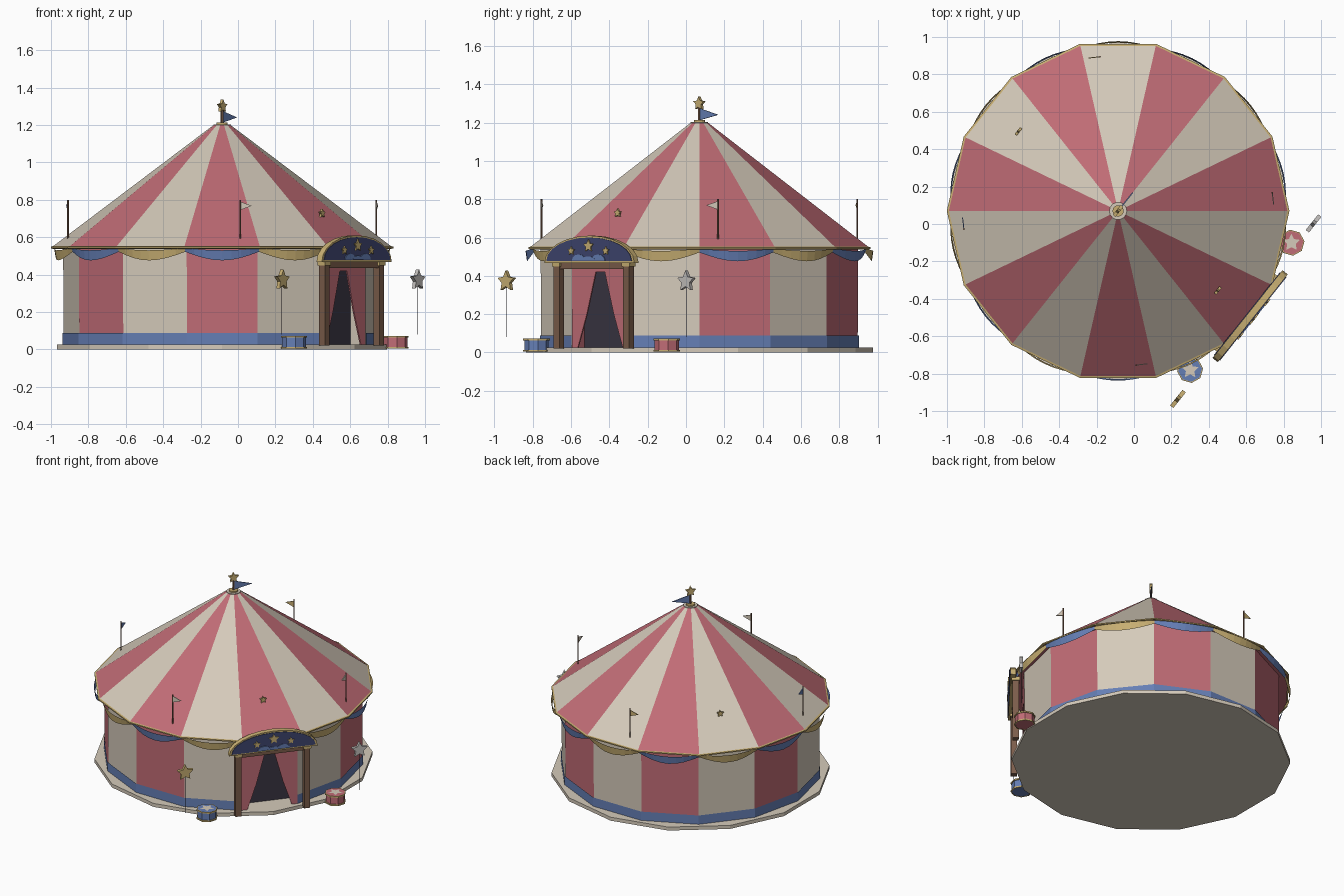
import bpy, bmesh
from math import sin, cos, pi, radians
from mathutils import Vector

cube = bpy.data.objects.get("Cube")
if cube:
    bpy.data.objects.remove(cube, do_unlink=True)

CENTRE = Vector((-0.085, 0.07, 0))
SIDES = 14
STEP = 2 * pi / SIDES
DOOR_SIDE = 12
DOOR = (DOOR_SIDE + 0.5) * STEP
APOTHEM = cos(STEP / 2)


def material(name, rgb):
    m = bpy.data.materials.new(name)
    m.use_nodes = True
    m.diffuse_color = (*rgb, 1)
    m.node_tree.nodes["Principled BSDF"].inputs["Base Color"].default_value = (*rgb, 1)
    return m


CREAM = material("cream canvas", (0.66, 0.59, 0.49))
PINK = material("rose canvas", (0.53, 0.15, 0.18))
BLUE = material("mid blue", (0.13, 0.21, 0.46))
NAVY = material("navy", (0.05, 0.06, 0.16))
GOLD = material("gold", (0.58, 0.43, 0.17))
BROWN = material("brown wood", (0.20, 0.11, 0.07))
DARK = material("dark interior", (0.042, 0.036, 0.056))
SILVER = material("silver", (0.55, 0.53, 0.51))
STRIPES = [PINK, CREAM]


def make(name, verts, faces, mats, index=None):
    """Mesh object from computed corners, with outward normals."""
    me = bpy.data.meshes.new(name)
    me.from_pydata([tuple(v) for v in verts], [], faces)
    for m in mats:
        me.materials.append(m)
    if index:
        for p, i in zip(me.polygons, index):
            p.material_index = i
    bm = bmesh.new()
    bm.from_mesh(me)
    bmesh.ops.recalc_face_normals(bm, faces=bm.faces)
    bm.to_mesh(me)
    bm.free()
    ob = bpy.data.objects.new(name, me)
    bpy.context.collection.objects.link(ob)
    return ob


def polar(r, a, z, origin=CENTRE):
    return origin + Vector((r * cos(a), r * sin(a), z))


def lathe(name, profile, mats, sides=SIDES, turn=0, origin=CENTRE, caps=(True, True), skip=(), rule=None):
    """Flat-sided surface of revolution; rule(side, band) picks the material."""
    rows = len(profile)
    verts = [polar(r, turn + i * 2 * pi / sides, z, origin) for r, z in profile for i in range(sides)]
    faces, index = [], []
    for j in range(rows - 1):
        for i in range(sides):
            if i not in skip:
                k = (i + 1) % sides
                faces.append((j * sides + i, j * sides + k, (j + 1) * sides + k, (j + 1) * sides + i))
                index.append(rule(i, j) if rule else 0)
    for on, row in zip(caps, (0, rows - 1)):
        if on:
            faces.append(tuple(range(row * sides, (row + 1) * sides)))
            index.append(0)
    return make(name, verts, faces, mats, index)


def slab(name, outline, thick, mat, origin, angle=DOOR):
    """Upright outline in (sideways, height), thickened along its facing angle."""
    n, t = Vector((cos(angle), sin(angle), 0)), Vector((-sin(angle), cos(angle), 0))
    c = len(outline)
    verts = [origin + t * u + Vector((0, 0, z)) + n * d for d in (-thick / 2, thick / 2) for u, z in outline]
    faces = [tuple(range(c)), tuple(range(c, 2 * c))]
    faces += [(i, (i + 1) % c, c + (i + 1) % c, c + i) for i in range(c)]
    return make(name, verts, faces, [mat])


def box(u0, u1, z0, z1):
    return [(u0, z0), (u1, z0), (u1, z1), (u0, z1)]


def star(r, u=0, z=0):
    return [(u + (r, r * 0.5)[i % 2] * sin(i * pi / 5), z + (r, r * 0.5)[i % 2] * cos(i * pi / 5)) for i in range(10)]


def dome(a, b, z, u=0, n=12):
    return [(u + a * cos(i * pi / n), z + b * sin(i * pi / n)) for i in range(n + 1)]


def pole(name, at, z0, z1, r, mat=BROWN):
    return lathe(name, [(r, z0), (r, z1)], [mat], 6, origin=at)


def at_door(r):
    return polar(r, DOOR, 0)


# Ground slab, striped wall, blue skirting and striped roof
lathe("floor_slab", [(0.905, 0), (0.905, 0.025)], [CREAM], turn=STEP / 2)
lathe("wall", [(0.847, 0.02), (0.85, 0.545)], STRIPES, caps=(False, False),
      skip=(DOOR_SIDE,), rule=lambda i, j: i % 2)
lathe("wall_skirting", [(0.853, 0.02), (0.853, 0.088)], [BLUE], caps=(False, False), skip=(DOOR_SIDE,))
lathe("roof", [(0.91, 0.547), (0.045, 1.2)], STRIPES, rule=lambda i, j: i % 2)
lathe("eave_trim", [(0.905, 0.538), (0.916, 0.541), (0.916, 0.549), (0.905, 0.552)], [GOLD], caps=(False, False))
lathe("roof_cap", [(0.047, 1.19), (0.047, 1.203)], [CREAM])
lathe("roof_cap_ring", [(0.03, 1.2), (0.03, 1.212)], [GOLD])

# Bunting: one sagging drape per side, bulging outward
for s in range(SIDES):
    n, verts = 8, []
    for i in range(n + 1):
        f = i / n
        sag = sin(f * pi)
        a = (s + f) * STEP
        flat = APOTHEM / cos((f - 0.5) * STEP)
        r = 0.895 * flat + 0.035 * sag
        verts += [polar(r, a, 0.542 - 0.012 * sag), polar(r - 0.008, a, 0.522 - 0.046 * sag)]
    faces = [(2 * i, 2 * i + 2, 2 * i + 3, 2 * i + 1) for i in range(n)]
    make(f"bunting_{s}", verts, faces, [(BLUE, GOLD)[s % 2]])

# Entrance: dark recess, lining and parted curtains
slab("entrance_recess", box(-0.2, 0.2, 0.025, 0.54), 0.006, DARK, at_door(0.73))
for side, name, mat in ((-1, "left", PINK), (1, "right", CREAM)):
    t = Vector((-sin(DOOR), cos(DOOR), 0))
    slab(f"entrance_lining_{name}", box(-0.05, 0.05, 0.025, 0.54), 0.004, mat,
         at_door(0.778) + t * 0.185 * side, DOOR + pi / 2)
    flap = [(0.189, 0.025), (0.15, 0.025), (0.09, 0.2), (0.03, 0.42), (0, 0.42), (0, 0.545), (0.189, 0.545)]
    slab(f"entrance_curtain_{name}", [(u * side, z) for u, z in flap], 0.008, PINK, at_door(0.826))
    # Door posts with gilt capitals
    slab(f"door_post_{name}", box(side * 0.233 - 0.02, side * 0.233 + 0.02, 0.02, 0.455), 0.04, BROWN, at_door(0.885))
    slab(f"post_capital_{name}", box(side * 0.233 - 0.026, side * 0.233 + 0.026, 0.448, 0.474), 0.052, GOLD, at_door(0.885))
slab("door_lintel", box(-0.23, 0.23, 0.435, 0.472), 0.03, BROWN, at_door(0.883))

# Arched sign with gilt rim, clouds and stars
slab("sign_rim", dome(0.3, 0.142, 0.468), 0.036, GOLD, at_door(0.903))
slab("sign_board", dome(0.284, 0.122, 0.478), 0.044, NAVY, at_door(0.903))
for i, (u, b) in enumerate(((-0.065, 0.032), (0, 0.022), (0.065, 0.032))):
    slab(f"sign_cloud_{i}", dome(0.045, b, 0.48, u, 6), 0.006, BLUE, at_door(0.927 + 0.001 * (i % 2)))
for i, (u, z, r) in enumerate(((-0.115, 0.53, 0.024), (0, 0.556, 0.034), (0.115, 0.53, 0.024))):
    slab(f"sign_star_{i}", star(r, u, z), 0.009, GOLD, at_door(0.928))

# Top mast, pennant and star
pole("mast", CENTRE, 1.2, 1.285, 0.008)
slab("mast_pennant", [(0, 1.275), (0.125, 1.24), (0, 1.212)], 0.006, BLUE, CENTRE)
slab("mast_star", star(0.036, 0, 1.3), 0.018, GOLD, CENTRE)

# Small stars on the roof, front and back
for i, a in enumerate((DOOR, DOOR - pi)):
    slab(f"roof_star_{i}", star(0.024, 0, 0.728), 0.014, GOLD, polar(0.682, a, 0), a)

# Four flag poles around the roof
for i, (mat, side) in enumerate(((CREAM, -1), (GOLD, 1), (BLUE, -1), (CREAM, 1))):
    a = radians(6.7) + i * pi / 2
    at = polar(0.83, a, 0)
    pole(f"flag_pole_{i}", at, 0.58, 0.8, 0.005)
    slab(f"flag_{i}", [(0, 0.79), (side * 0.062, 0.768), (0, 0.745)], 0.005, mat, at, a)

# Drums and floating stars on strings
for name, at, mat in (("blue", Vector((0.3, -0.78, 0)), BLUE), ("rose", Vector((0.842, -0.1, 0)), PINK)):
    lathe(f"{name}_drum", [(0.064, 0.006), (0.064, 0.073)], [mat], 8, DOOR, at)
    for k, z in enumerate((0.004, 0.063)):
        lathe(f"{name}_drum_rim_{k}", [(0.064, z), (0.07, z), (0.07, z + 0.01), (0.064, z + 0.01)],
              [GOLD], 8, DOOR, at, (False, False))
    top = [at + Vector((u, v, 0.075)) for u, v in star(0.048)]
    make(f"{name}_drum_star", top, [tuple(range(10))], [CREAM])
for name, at, mat in (("gold", Vector((0.235, -0.935, 0)), GOLD), ("silver", Vector((0.96, 0.003, 0)), SILVER)):
    slab(f"{name}_floating_star", star(0.056, 0, 0.372), 0.022, mat, at)
    pole(f"{name}_star_string", at, 0.08, 0.34, 0.0015, DARK)
